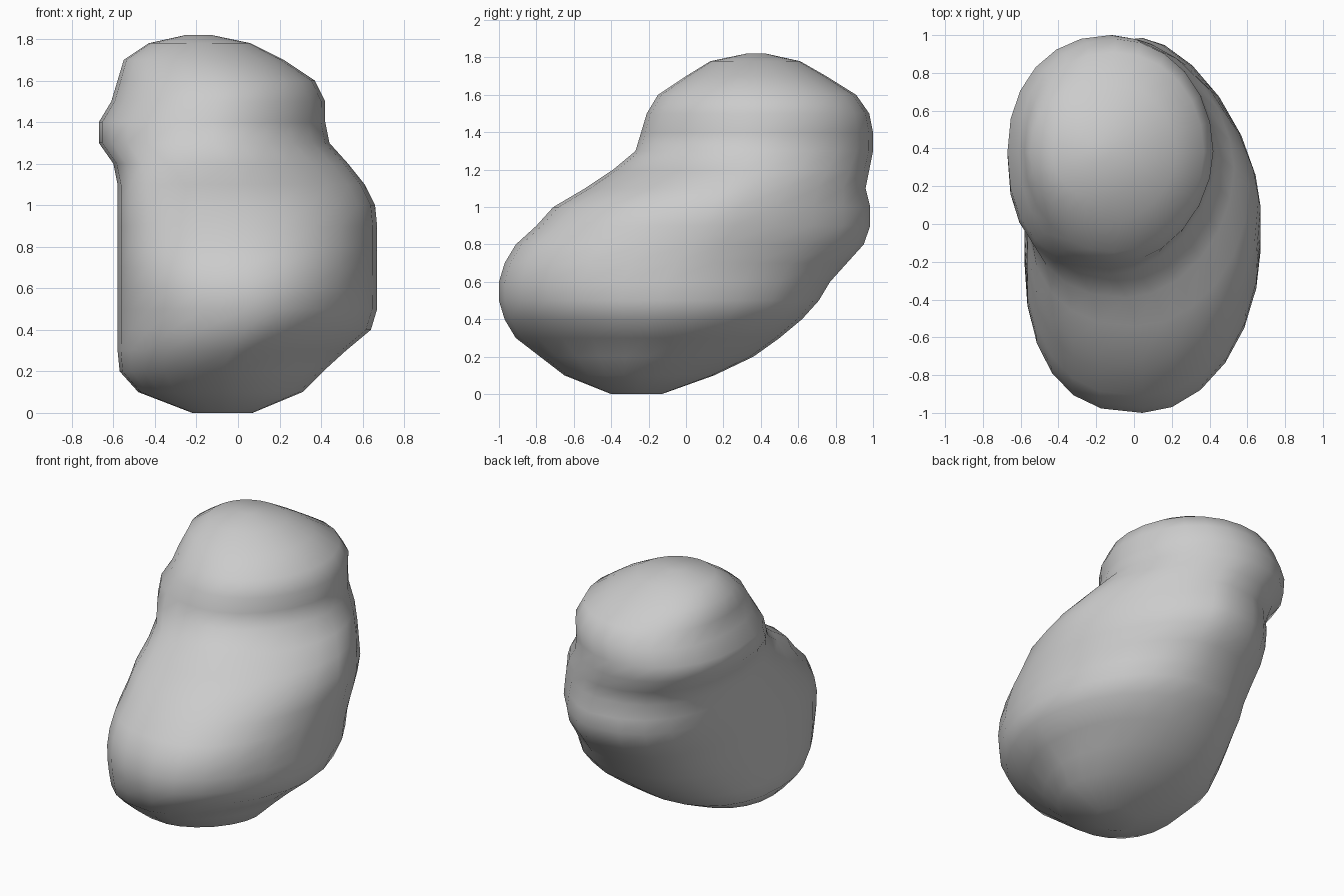
import bpy
import bmesh
from math import cos, sin, pi, copysign

cube = bpy.data.objects.get("Cube")
if cube:
    bpy.data.objects.remove(cube, do_unlink=True)

# Outline of the lump at each height: z, left x, right x, front y, back y
LAYERS = [
    (0.00, -0.22, 0.07, -0.40, -0.13),
    (0.10, -0.48, 0.31, -0.65, 0.15),
    (0.20, -0.57, 0.41, -0.78, 0.36),
    (0.30, -0.58, 0.52, -0.91, 0.50),
    (0.40, -0.58, 0.64, -0.97, 0.62),
    (0.50, -0.58, 0.67, -1.00, 0.71),
    (0.60, -0.58, 0.67, -1.00, 0.77),
    (0.70, -0.58, 0.67, -0.97, 0.86),
    (0.80, -0.58, 0.67, -0.91, 0.95),
    (0.90, -0.58, 0.67, -0.80, 0.985),
    (1.00, -0.58, 0.66, -0.71, 0.985),
    (1.10, -0.58, 0.61, -0.54, 0.96),
    (1.20, -0.60, 0.53, -0.39, 0.98),
    (1.30, -0.67, 0.44, -0.27, 1.00),
    (1.40, -0.67, 0.42, -0.24, 1.00),
    (1.50, -0.61, 0.42, -0.21, 0.98),
    (1.60, -0.58, 0.37, -0.15, 0.91),
    (1.70, -0.55, 0.22, 0.00, 0.75),
    (1.78, -0.43, 0.06, 0.13, 0.61),
    (1.82, -0.25, -0.13, 0.32, 0.43),
]
SIDES = 24

# Fullness of the four corners (2 is an ellipse) at key heights:
# z, (back +x, back -x, front -x, front +x)
CORNERS = [
    (0.0, (2.0, 2.2, 2.3, 1.8)),
    (0.3, (2.1, 2.4, 2.4, 1.6)),
    (0.5, (2.0, 2.5, 2.5, 1.85)),
    (0.75, (1.7, 2.4, 2.7, 2.1)),
    (1.0, (1.55, 2.4, 2.6, 2.05)),
    (1.3, (1.9, 2.15, 2.4, 1.8)),
    (1.7, (2.1, 2.2, 2.0, 1.95)),
    (1.9, (2.0, 2.0, 2.0, 2.0)),
]


def fullness(z, corner):
    for (z0, low), (z1, high) in zip(CORNERS, CORNERS[1:]):
        if z < z1:
            return low[corner] + (high[corner] - low[corner]) * (z - z0) / (z1 - z0)


def ring(bm, z, x0, x1, y0, y1):
    cx, cy, rx, ry = (x0 + x1) / 2, (y0 + y1) / 2, (x1 - x0) / 2, (y1 - y0) / 2
    verts = []
    for i in range(SIDES):
        a = 2 * pi * i / SIDES
        power = 2 / fullness(z, i * 4 // SIDES)
        u, v = (copysign(abs(c) ** power, c) for c in (cos(a), sin(a)))
        verts.append(bm.verts.new((cx + rx * u, cy + ry * v, z)))
    return verts


# Loft the layers into one closed body
bm = bmesh.new()
rings = [ring(bm, *layer) for layer in LAYERS]
for low, high in zip(rings, rings[1:]):
    for i in range(SIDES):
        j = (i + 1) % SIDES
        bm.faces.new((low[i], low[j], high[j], high[i]))
bm.faces.new(rings[0][::-1])
bm.faces.new(rings[-1])
bmesh.ops.recalc_face_normals(bm, faces=bm.faces)

mesh = bpy.data.meshes.new("lumpy_body")
bm.to_mesh(mesh)
bm.free()
body = bpy.data.objects.new("lumpy_body", mesh)
bpy.context.collection.objects.link(body)

# Plain grey surface
grey = bpy.data.materials.new("plain_grey")
grey.use_nodes = True
color = (0.6, 0.6, 0.6, 1)
grey.diffuse_color = color
grey.node_tree.nodes["Principled BSDF"].inputs["Base Color"].default_value = color
mesh.materials.append(grey)

# Smooth shading with crisp creases
bpy.context.view_layer.objects.active = body
body.select_set(True)
bpy.ops.object.shade_smooth_by_angle(angle=pi / 4)
